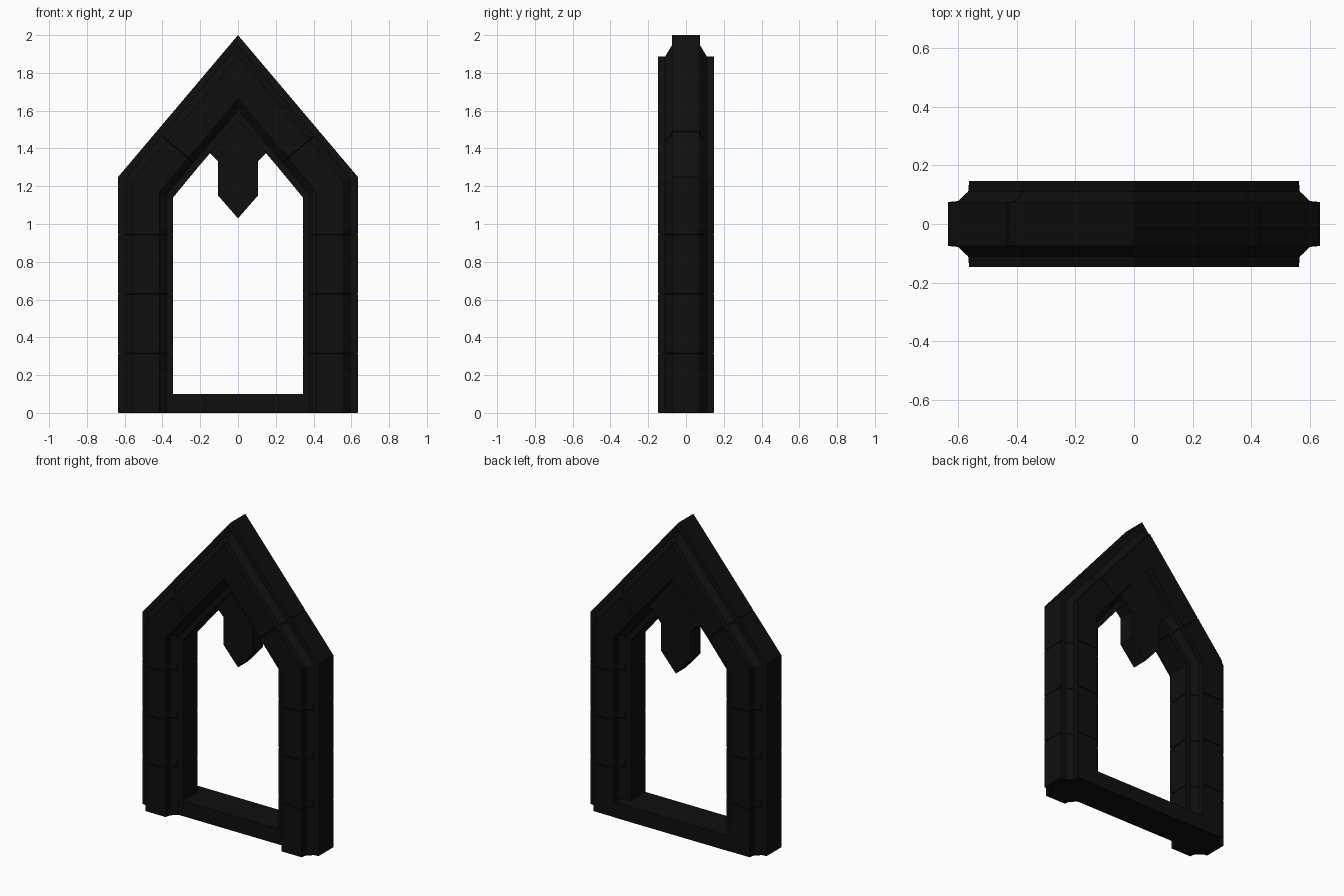
import bpy
import bmesh
from mathutils import Vector

cube = bpy.data.objects.get("Cube")
if cube:
    bpy.data.objects.remove(cube)

stone = bpy.data.materials.new("black_stone")
stone.use_nodes = True
COLOUR = (0.0045, 0.0045, 0.0045, 1)
stone.diffuse_color = COLOUR
stone.node_tree.nodes["Principled BSDF"].inputs["Base Color"].default_value = COLOUR

# Arch layout: outer and inner outlines in the x-z plane
WIDTH = 0.29
OUTER_X, INNER_X = 0.634, 0.344
ELBOW = (Vector((OUTER_X, 1.25)), Vector((INNER_X, 1.14)))
APEX = (Vector((0, 2.0)), Vector((0, 1.548)))

# Stepped and chamfered moulding: (distance in from the outer edge, y)
quarter = [(0, 0.075), (0.035, 0.075), (0.072, 0.11), (0.072, 0.147)]
back = quarter + [(WIDTH - u, y) for u, y in reversed(quarter)]
SECTION = back + [(u, -y) for u, y in reversed(back)]


def finish(name, bm):
    bmesh.ops.recalc_face_normals(bm, faces=bm.faces)
    mesh = bpy.data.meshes.new(name)
    bm.to_mesh(mesh)
    bm.free()
    mesh.materials.append(stone)
    obj = bpy.data.objects.new(name, mesh)
    bpy.context.collection.objects.link(obj)
    return obj


def block(name, stations):
    """Loft the moulding through stations, softening the joints at both ends."""
    bm = bmesh.new()
    rings = []
    for outer, inner in stations:
        ring = []
        for u, y in SECTION:
            p = outer.lerp(inner, u / WIDTH)
            ring.append(bm.verts.new((p.x, y, p.y)))
        rings.append(ring)
    n = len(SECTION)
    for a, b in zip(rings, rings[1:]):
        for i in range(n):
            j = (i + 1) % n
            bm.faces.new((a[i], a[j], b[j], b[i]))
    caps = [bm.faces.new(rings[0]), bm.faces.new(rings[-1])]
    edges = [e for cap in caps for e in cap.edges]
    bmesh.ops.bevel(bm, geom=edges, offset=0.003, segments=1, affect='EDGES')
    return finish(name, bm)


def prism(name, outline, y0, y1):
    bm = bmesh.new()
    face = bm.faces.new([bm.verts.new((x, y0, z)) for x, z in outline])
    out = bmesh.ops.extrude_face_region(bm, geom=[face])
    verts = [v for v in out["geom"] if isinstance(v, bmesh.types.BMVert)]
    bmesh.ops.translate(bm, verts=verts, vec=(0, y1 - y0, 0))
    return finish(name, bm)


def mirrored(station):
    return tuple(Vector((-p.x, p.y)) for p in station)


def level(z):
    return Vector((OUTER_X, z)), Vector((INNER_X, z))


# Joint square to the sloping arm
slope = (APEX[0] - ELBOW[0]).normalized()
joint_outer = ELBOW[0].lerp(APEX[0], 0.32)
joint = (joint_outer, joint_outer + Vector((-slope.y, slope.x)) * WIDTH)

# Pillar courses and elbow blocks on both sides
courses = [0, 0.315, 0.63, 0.945]
for side in ("left", "right"):
    place = (lambda s: s) if side == "left" else mirrored
    for i, (low, high) in enumerate(zip(courses, courses[1:])):
        block(f"{side}_pillar_block_{i + 1}", [place(level(low)), place(level(high))])
    block(f"{side}_elbow_block", [place(s) for s in (level(courses[-1]), ELBOW, joint)])

# Gable crown
block("gable_crown", [joint, APEX, mirrored(joint)])

# Threshold, flush with the back of the pillars
prism("threshold", [(-0.42, 0), (0.42, 0), (0.42, 0.1), (-0.42, 0.1)], -0.075, 0.146)

# Pointed pendant hanging from the peak
half = [(0.105, 1.15), (0.105, 1.33), (0.19, 1.415)]
pendant = [(0, 1.03)] + half + [(0, 1.66)] + [(-x, z) for x, z in reversed(half)]
prism("pendant", pendant, 0.0, 0.105)
